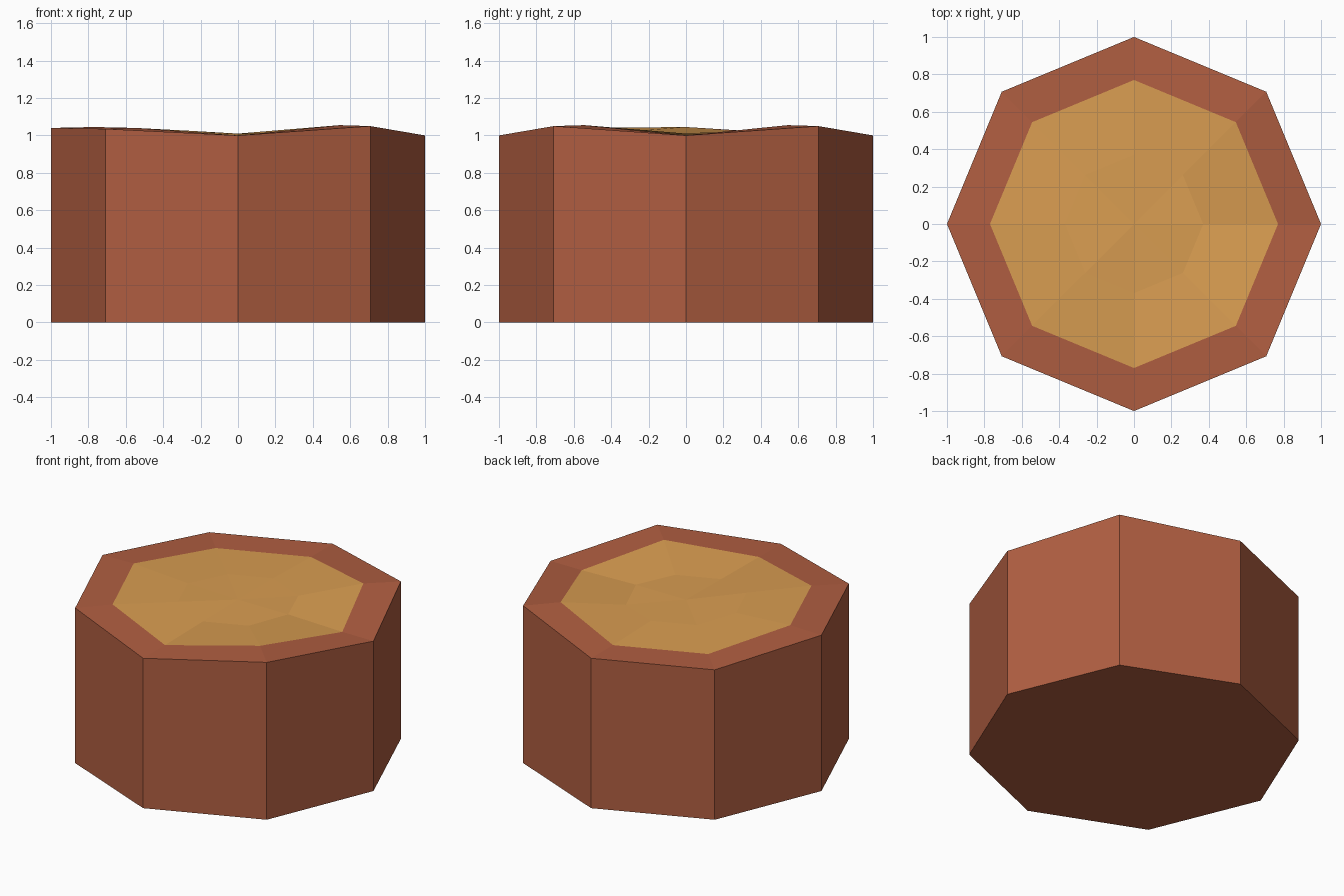
import bpy, bmesh, math

if "Cube" in bpy.data.objects:
    bpy.data.objects.remove(bpy.data.objects["Cube"])

def material(name, rgb):
    m = bpy.data.materials.new(name)
    m.diffuse_color = (*[(c / 255 / 12.92) if c < 11 else ((c / 255 + 0.055) / 1.055) ** 2.4 for c in rgb], 1)
    m.use_nodes = True
    m.node_tree.nodes["Principled BSDF"].inputs["Base Color"].default_value = m.diffuse_color
    return m

SIDES = 8
# uneven cut height at each corner, counter-clockwise from +x
RIM = [1.0, 1.05, 1.0, 1.0, 1.04, 1.035, 1.0, 1.05]
INNER = [1.0, 1.055, 1.0, 1.0, 1.045, 1.04, 1.0, 1.055]
CORE = [1.01, 1.005, 1.01, 1.01, 1.02, 1.025, 1.005, 1.005]

bm = bmesh.new()

def ring(radius, heights):
    return [bm.verts.new((radius * math.cos(i * math.tau / SIDES),
                          radius * math.sin(i * math.tau / SIDES), z))
            for i, z in enumerate(heights)]

def bridge(a, b, mat):
    for i in range(SIDES):
        j = (i + 1) % SIDES
        bm.faces.new((a[i], a[j], b[j], b[i])).material_index = mat

base = ring(1, [0] * SIDES)
rim = ring(1, RIM)
inner = ring(0.77, INNER)
core = ring(0.37, CORE)

# bark sides, bark rim, wood surface
bridge(base, rim, 0)
bridge(rim, inner, 0)
bridge(inner, core, 1)
bm.faces.new(base[::-1]).material_index = 0
centre = bm.verts.new((0, 0, 1.01))
for i in range(SIDES):
    bm.faces.new((core[i], core[(i + 1) % SIDES], centre)).material_index = 1

mesh = bpy.data.meshes.new("stump")
bm.to_mesh(mesh)
bm.free()
stump = bpy.data.objects.new("stump", mesh)
bpy.context.collection.objects.link(stump)
mesh.materials.append(material("bark", (176, 94, 65)))
mesh.materials.append(material("cut wood", (217, 157, 81)))
